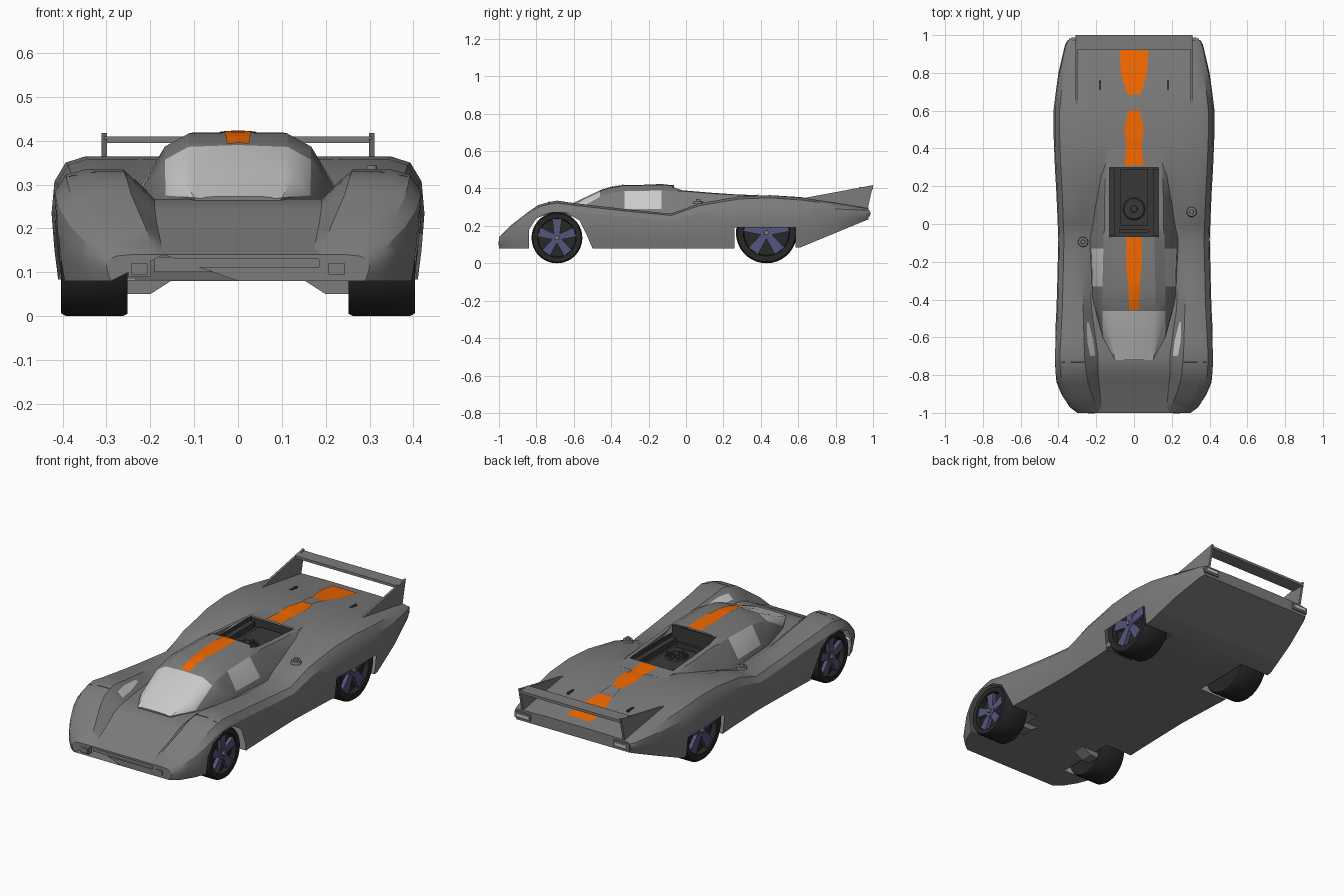
import bpy, bmesh, math
from mathutils import Vector, Matrix
from mathutils.bvhtree import BVHTree

if "Cube" in bpy.data.objects:
    bpy.data.objects.remove(bpy.data.objects["Cube"])


def material(name, rgb):
    m = bpy.data.materials.new(name)
    m.diffuse_color = (*rgb, 1)
    m.use_nodes = True
    m.node_tree.nodes["Principled BSDF"].inputs["Base Color"].default_value = m.diffuse_color
    return m


PAINT = material("grey_paint", (0.2, 0.2, 0.2))
ORANGE = material("orange", (0.9, 0.14, 0.0))
RUBBER = material("rubber", (0.02, 0.02, 0.02))
DARK = material("dark_grey", (0.04, 0.04, 0.04))
RIM = material("rim_blue", (0.09, 0.09, 0.2))
GLASS = material("glass", (0.55, 0.55, 0.55))


def finish(name, bm, mat=PAINT, smooth=None):
    bmesh.ops.recalc_face_normals(bm, faces=bm.faces)
    me = bpy.data.meshes.new(name)
    bm.to_mesh(me)
    bm.free()
    ob = bpy.data.objects.new(name, me)
    bpy.context.collection.objects.link(ob)
    me.materials.append(mat)
    if smooth:
        shade(ob, smooth)
    return ob


def shade(ob, angle):
    bpy.ops.object.select_all(action='DESELECT')
    bpy.context.view_layer.objects.active = ob
    ob.select_set(True)
    bpy.ops.object.shade_smooth_by_angle(angle=math.radians(angle))


def bridge(bm, rings, caps=True):
    vs = [[bm.verts.new(p) for p in r] for r in rings]
    n = len(vs[0])
    for a, b in zip(vs, vs[1:]):
        for i in range(n):
            bm.faces.new((a[i], a[(i + 1) % n], b[(i + 1) % n], b[i]))
    if caps:
        bm.faces.new(vs[0])
        bm.faces.new(vs[-1])


def loft(name, sections):
    """sections: (y, half outline from bottom centre to top centre)"""
    bm = bmesh.new()
    bridge(bm, [[(x, y, z) for x, z in h] + [(-x, y, z) for x, z in h[-2:0:-1]]
                for y, h in sections])
    bmesh.ops.triangulate(bm, faces=bm.faces)
    return finish(name, bm)


def prism(name, yz, x0, x1, mat=PAINT):
    bm = bmesh.new()
    bridge(bm, [[(x, y, z) for y, z in yz] for x in (x0, x1)])
    return finish(name, bm, mat)


def box(name, x, y, z, mat=PAINT):
    return prism(name, [(y[0], z[0]), (y[1], z[0]), (y[1], z[1]), (y[0], z[1])], *x, mat)


def disc(name, loc, r, h, mat=PAINT, n=20):
    bm = bmesh.new()
    bmesh.ops.create_cone(bm, cap_ends=True, segments=n, radius1=r, radius2=r * 0.85,
                          depth=h, matrix=Matrix.Translation(loc))
    return finish(name, bm, mat, 30)


def tree_of(ob):
    b = bmesh.new()
    b.from_mesh(ob.data)
    t = BVHTree.FromBMesh(b)
    b.free()
    return t


def open_cut(ob, cutters):
    """Cut holes in a shell, leaving no walls behind."""
    for c in cutters:
        m = ob.modifiers.new("cut", 'BOOLEAN')
        m.operation, m.solver, m.object = 'DIFFERENCE', 'EXACT', c
        c.hide_render = True
        c.hide_set(True)
    walls_of = [tree_of(c) for c in cutters]
    dg = bpy.context.evaluated_depsgraph_get()
    me = bpy.data.meshes.new_from_object(ob.evaluated_get(dg))
    ob.modifiers.clear()
    bm = bmesh.new()
    bm.from_mesh(me)
    walls = [f for f in bm.faces if any(
        t.find_nearest(f.calc_center_median())[3] < 1e-4 for t in walls_of)]
    bmesh.ops.delete(bm, geom=walls, context='FACES')
    bm.to_mesh(me)
    bm.free()
    ob.data = me


def curve(*pts):
    def f(y):
        for (a, u), (b, v) in zip(pts, pts[1:]):
            if y <= b:
                return u + (v - u) * max(0, (y - a) / (b - a))
        return pts[-1][1]
    return f


# body shell: lofted from curves along the length
WIDTH = curve((-1, .30), (-.97, .34), (-.9, .385), (-.82, .418), (-.7, .425), (-.5, .412),
              (-.1, .40), (.15, .41), (.4, .425), (.62, .425), (.8, .40), (.95, .365), (.975, .35))
FENDER = curve((-1, .14), (-.94, .20), (-.83, .285), (-.78, .318), (-.69, .335), (-.6, .322),
               (-.3, .287), (-.08, .265), (.07, .32), (.29, .358), (.45, .364), (.61, .352), (.975, .295))
CENTRE = curve((-1, .14), (-.84, .215), (-.79, .245), (-.72, .268), (-.3, .262), (-.08, .258),
               (.07, .30), (.29, .357), (.45, .364), (.61, .354), (.975, .298))
BOTTOM = curve((-1, .08), (.6, .08), (.975, .235))
INNER = curve((-1, .19), (-.82, .25), (-.7, .262), (-.1, .28), (.2, .26), (.45, .22))
VALLEY = curve((-1, .17), (-.8, .19), (-.7, .19), (-.45, .225), (-.1, .24), (.3, .19), (.5, .15))


def body_section(y):
    w, t, c, b = WIDTH(y), FENDER(y), CENTRE(y), BOTTOM(y)
    h = t - b
    return [(0, b), (w * .965, b), (w * .985, b + h * .25), (w, b + h * .55),
            (w * .985, b + h * .8), (w * .925, b + h * .95), (w * .82, t),
            (INNER(y), t), (VALLEY(y), c), (0, c)]


stations = [-1, -.97, -.94, -.9, -.84, -.79, -.74, -.69, -.6, -.45, -.3, -.08,
            .0, .07, .18, .29, .45, .61, .7, .8, .95, .975]
body = loft("body_shell", [(y, body_section(y)) for y in stations])

# canopy: base, belt, shoulder and roof edge, roof centre at each station
canopy_rows = [(-.72, .09, .1, .27, .08, .272, .273), (-.6, .165, .165, .275, .12, .318, .324),
               (-.46, .205, .2, .285, .13, .386, .39), (-.4, .22, .21, .29, .13, .404, .408),
               (-.33, .225, .22, .29, .13, .416, .419), (-.13, .235, .225, .29, .125, .418, .42),
               (-.06, .235, .22, .29, .125, .416, .419), (-.02, .23, .21, .3, .15, .39, .392),
               (.15, .22, .2, .31, .15, .376, .376), (.3, .19, .18, .34, .145, .367, .367),
               (.4, .145, .14, .345, .137, .362, .363)]
sections = []
for y, a, b, bz, c, cz, d in canopy_rows:
    e = .037 if -.5 < y < -.05 else .005
    sections.append((y, [(0, .25), (a, .25), (b, bz), (c + e, cz - e * .8), (c * .87, cz), (0, d)]))
canopy = loft("canopy", sections)

# openings: wheel arches, nose intake, engine bay
front_arch = [(-.84, -.1), (-.84, .18), (-.8, .24), (-.72, .272), (-.64, .27),
              (-.57, .23), (-.53, .15), (-.5, .08), (-.48, -.1)]
rear_arch = [(.26, -.1), (.26, .19), (.585, .19), (.585, -.1)]
bay = box("engine_bay_cutter", (-.13, .13), (-.065, .3), (.2, .5))
cutters = [bay, box("intake_cutter", (-.185, .185), (-1.1, -.97), (.112, .13))]
for s in (-1, 1):
    cutters += [prism("front_arch_cutter", front_arch, s * .235, s * .6),
                prism("rear_arch_cutter", rear_arch, s * .235, s * .6)]
open_cut(body, cutters)
open_cut(canopy, [bay])
box("intake_back", (-.19, .19), (-.975, -.97), (.1, .135))

# windscreen and side windows
canopy.data.materials.append(GLASS)
for p in canopy.data.polygons:
    y, nz = p.center.y, abs(p.normal.z)
    if p.center.z > .272 and ((y < -.46 and nz > .45) or (-.33 < y < -.13 and .42 < nz < .8)):
        p.material_index = 1
shade(body, 28)
shade(canopy, 25)

# engine bay tub, bulkhead and fan
box("engine_bay_floor", (-.13, .13), (-.065, .3), (.29, .315), DARK)
box("bulkhead", (-.13, .13), (-.075, -.065), (.28, .408), DARK)
box("engine_bay_end", (-.13, .13), (.3, .305), (.3, .36), DARK)
box("engine_cover", (-.075, .075), (-.01, .29), (.31, .325), DARK)
for s in (-1, 1):
    box("engine_bay_side", (s * .13, s * .133), (-.065, .3), (.3, .365), DARK)
    box("engine_bay_rail", (s * .1, s * .13), (-.06, .29), (.31, .345), DARK)
box("engine_bay_bar", (-.08, .08), (-.045, -.03), (.315, .34), DARK)
disc("fan_plate", (0, .08, .327), .062, .008, DARK, 24)
disc("fan_hub", (0, .08, .337), .02, .016, DARK, 12)
bm = bmesh.new()
for i in range(8):
    rot = Matrix.Translation((0, .08, .333)) @ Matrix.Rotation(i * math.pi / 4, 4, 'Z')
    bmesh.ops.create_cube(bm, size=1, matrix=rot @ Matrix.Translation((.036, 0, 0))
                          @ Matrix.Diagonal((.036, .014, .01, 1)))
finish("fan_blades", bm, DARK)

# surface lookup for parts that lie on the skin
trees = [tree_of(body), tree_of(canopy)]


def skin(x, y):
    hits = [t.ray_cast(Vector((x, y, 1)), Vector((0, 0, -1)))[0] for t in trees]
    return max((h.z for h in hits if h), default=.35)


def strip(name, pts, mat, lift=.003):
    """Thin skin patch: pts are (y, left x, right x)"""
    left, right = curve(*[(y, a) for y, a, b in pts]), curve(*[(y, b) for y, a, b in pts])
    rows, n = [], 14
    bm = bmesh.new()
    for i in range(n + 1):
        y = pts[0][0] + (pts[-1][0] - pts[0][0]) * i / n
        xs = [left(y) + (right(y) - left(y)) * k / 2 for k in range(3)]
        rows.append([bm.verts.new((x, y, skin(x, y) + lift)) for x in xs])
    for a, b in zip(rows, rows[1:]):
        for k in (0, 1):
            bm.faces.new((a[k], a[k + 1], b[k + 1], b[k]))
    return finish(name, bm, mat)


def stripe(name, pts, mat, lift=.003):
    return strip(name, [(y, -w, w) for y, w in pts], mat, lift)


# centre stripes and deck hatch
stripe("roof_stripe", [(-.455, .025), (-.3, .033), (-.2, .043), (-.07, .04)], ORANGE)
stripe("deck_stripe", [(.31, .05), (.42, .04), (.5, .052), (.6, .03)], ORANGE)
stripe("deck_hatch", [(.6, .03), (.685, .042)], PAINT, .005)
stripe("tail_stripe", [(.685, .035), (.8, .07), (.92, .075)], ORANGE)

# filler caps
for x, y in ((.305, .065), (-.27, -.095)):
    disc("filler_cap", (x, y, skin(x, y) + .006), .028, .016)
    disc("filler_knob", (x, y, skin(x, y) + .018), .013, .014)

# rear wing
box("wing", (-.305, .305), (.925, 1), (.395, .409))

for s in (-1, 1):
    # wing end plates, vents, lamps
    prism("wing_end_plate", [(.61, .345), (.97, .285), (1, .418), (.82, .384), (.68, .358)],
          s * .299, s * .311)
    z = skin(s * .18, .735)
    box("deck_vent", (s * .174, s * .186), (.71, .76), (z - .01, z + .006), DARK)
    strip("headlamp_slot", [(-.737, s * .262, s * .385), (-.727, s * .262, s * .385)], DARK, .002)
    strip("fender_window", [(-.7, s * .205, s * .232), (-.62, s * .215, s * .247),
                            (-.52, s * .24, s * .25)], GLASS)
    box("nose_lamp", (s * .2, s * .25), (-1.0, -.97), (.09, .125))
    box("nose_lamp_lens", (s * .206, s * .244), (-1.0035, -.97), (.095, .12))
    box("tail_lamp", (s * .25, s * .345), (.96, .983), (.25, .283))
    box("tail_lamp_lens", (s * .262, s * .33), (.97, .987), (.259, .274), GLASS)
    # wedge beneath the floor, hidden behind the front wheel
    bm = bmesh.new()
    bridge(bm, [[(s * .15, y, .082), (s * .2, y, .05), (s * .27, y, .05), (s * .27, y, .082)]
                for y in (-.66, -.59)])
    finish("floor_wedge", bm)

    # wheels
    for end, y, r in (("front", -.69, .136), ("rear", .43, .163)):
        x1, x0, rr = .404, .252, r * .76
        prof = [(x0, rr), (x0, r * .96), (x0 + .01, r), (x1 - .012, r), (x1, r * .95),
                (x1 - .002, rr), (x1 - .03, rr * .97)]

        def ring(x, q, n):
            return [(s * x, y + q * math.cos(k * math.tau / n), r + q * math.sin(k * math.tau / n))
                    for k in range(n)]
        bm = bmesh.new()
        bridge(bm, [ring(x, q, 36) for x, q in prof])
        finish(end + "_tyre", bm, RUBBER, 35)
        bm = bmesh.new()
        for i in range(5):
            rot = Matrix.Translation((0, y, r)) @ Matrix.Rotation(i * math.tau / 5, 4, 'X')
            spoke = [(-.14, .1), (.14, .1), (.25, .97), (-.25, .97)]
            bridge(bm, [[rot @ Vector((s * x, u * rr, v * rr)) for u, v in spoke]
                        for x in (x1 - .032, x1 - .01)])
        bridge(bm, [ring(x1 - .032, .03, 15), ring(x1 - .008, .03, 15)])
        finish(end + "_spokes", bm, RIM)
        bm = bmesh.new()
        bridge(bm, [ring(x1 - .03, .015, 6), ring(x1 + .003, .013, 6)])
        finish(end + "_hub", bm, PAINT)
